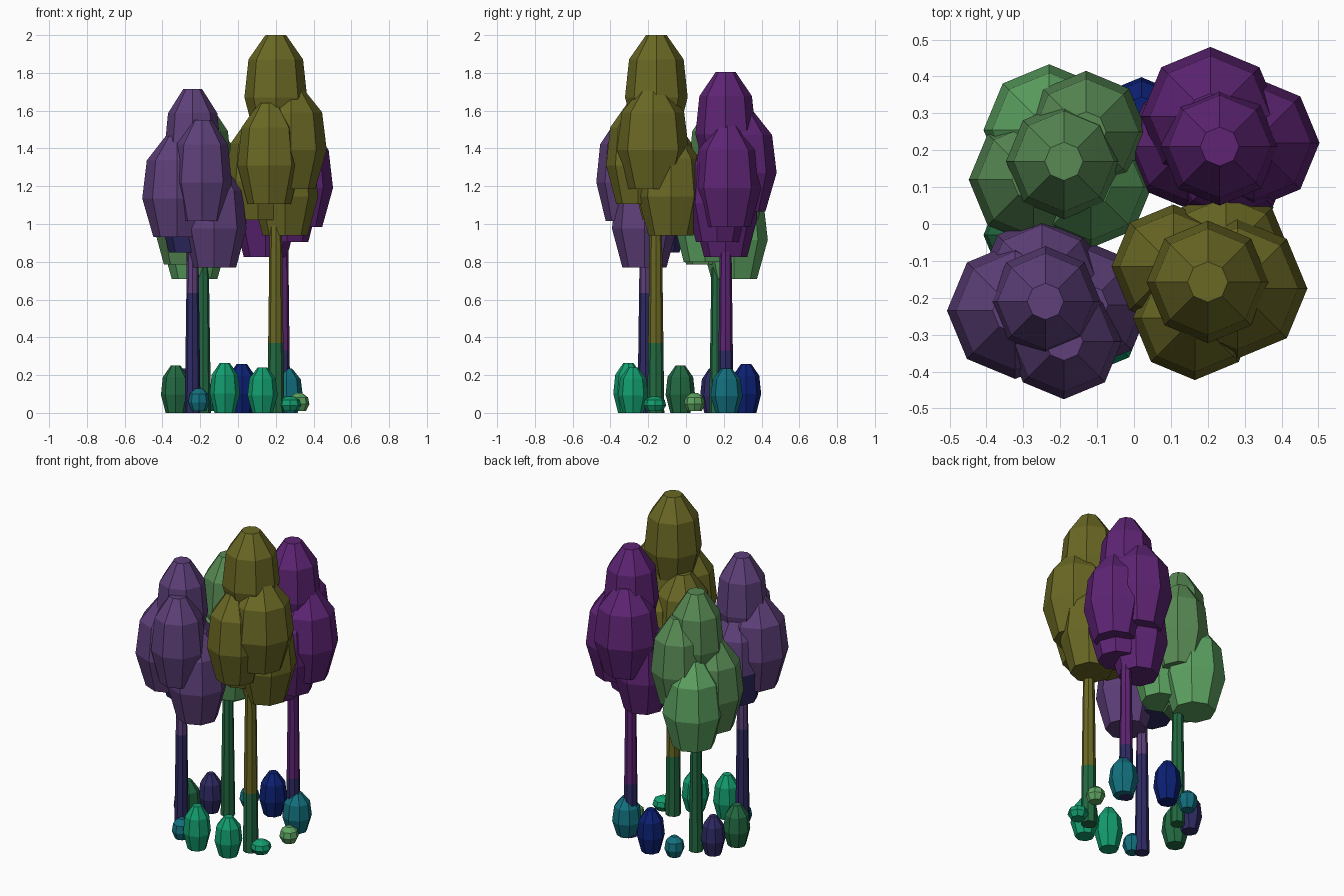
import bpy, bmesh, math

cube = bpy.data.objects.get("Cube")
if cube:
    bpy.data.objects.remove(cube, do_unlink=True)


def srgb(c):
    c /= 255
    return c / 12.92 if c <= 0.04045 else ((c + 0.055) / 1.055) ** 2.4


def material(name, r, g, b):
    mat = bpy.data.materials.new(name)
    mat.use_nodes = True
    color = (srgb(r), srgb(g), srgb(b), 1)
    mat.diffuse_color = color
    mat.node_tree.nodes["Principled BSDF"].inputs["Base Color"].default_value = color
    return mat


olive = material("olive", 106, 104, 36)
purple = material("dusty_purple", 94, 64, 122)
magenta = material("deep_magenta", 94, 36, 116)
leaf = material("leaf_green", 88, 138, 84)
bright = material("bright_green", 92, 162, 96)
forest = material("forest_green", 34, 106, 66)
jade = material("jade", 18, 156, 110)
teal = material("teal", 18, 112, 126)
blue = material("deep_blue", 12, 32, 116)
indigo = material("indigo", 46, 42, 100)

SIDES = 8
# Rounded, top-heavy-tapered clump: (height fraction, radius fraction)
CLUMP = [(0, 0.68), (0.385, 1), (0.76, 0.87), (1, 0.33)]


def lathe(name, x, y, rings, mat, low_mat=None, split=0):
    """Eight-sided solid from (z, radius) rings; faces below split use low_mat."""
    bm = bmesh.new()
    loops = []
    for z, r in rings:
        loops.append([bm.verts.new((r * math.cos(math.tau * i / SIDES),
                                    r * math.sin(math.tau * i / SIDES), z))
                      for i in range(SIDES)])
    for a, b in zip(loops, loops[1:]):
        for i in range(SIDES):
            j = (i + 1) % SIDES
            bm.faces.new((a[i], a[j], b[j], b[i]))
    bm.faces.new(loops[0][::-1])
    bm.faces.new(loops[-1])
    for f in bm.faces:
        if low_mat and f.calc_center_median().z < split:
            f.material_index = 1
    mesh = bpy.data.meshes.new(name)
    bm.to_mesh(mesh)
    bm.free()
    mesh.materials.append(mat)
    if low_mat:
        mesh.materials.append(low_mat)
    obj = bpy.data.objects.new(name, mesh)
    obj.location = (x, y, 0)
    bpy.context.collection.objects.link(obj)
    return obj


def clump(name, x, y, bottom, top, r, mat, low_mat=None, split=0):
    rings = [(bottom + t * (top - bottom), r * k) for t, k in CLUMP]
    return lathe(name, x, y, rings, mat, low_mat, split)


def trunk(name, x, y, split, top, mat, low_mat, base=0.042):
    tip = 0.026
    mid = base + (tip - base) * split / top
    lathe(name, x, y, [(0, base), (split, mid), (top, tip)], mat, low_mat, split)


def crown(name, mat, lobes):
    for i, (x, y, top, r) in enumerate(lobes, 1):
        clump(f"{name}_{i}", x, y, top - 0.535, top, r, mat)


# Trunks
trunk("olive_trunk", 0.2, -0.16, 0.37, 1.5, olive, forest, 0.045)
trunk("purple_trunk", -0.24, -0.215, 0.635, 1.2, purple, indigo)
trunk("magenta_trunk", 0.235, 0.21, 0.33, 1.3, magenta, indigo)
trunk("green_trunk", -0.185, 0.165, 0.5, 1.1, forest, forest)

# Crowns: overlapping clumps given by x, y, top, radius
crown("olive_foliage", olive, [
    (0.2, -0.157, 2.0, 0.166), (0.28, -0.175, 1.72, 0.19),
    (0.165, -0.255, 1.64, 0.168), (0.107, -0.115, 1.555, 0.168),
    (0.25, -0.08, 1.475, 0.175)])
crown("purple_foliage", purple, [
    (-0.24, -0.21, 1.715, 0.15), (-0.19, -0.318, 1.55, 0.157),
    (-0.322, -0.235, 1.465, 0.185), (-0.127, -0.22, 1.305, 0.172)])
clump("purple_foliage_back", -0.25, -0.15, 0.85, 1.385, 0.17, purple, indigo, 1.0)
crown("magenta_foliage", magenta, [
    (0.232, 0.21, 1.805, 0.16), (0.325, 0.22, 1.52, 0.178),
    (0.207, 0.292, 1.6, 0.188), (0.145, 0.21, 1.36, 0.168),
    (0.26, 0.165, 1.44, 0.165)])
crown("green_foliage", leaf, [
    (-0.19, 0.17, 1.62, 0.157), (-0.273, 0.12, 1.32, 0.175),
    (-0.13, 0.25, 1.48, 0.165)])
crown("green_foliage_low", bright, [
    (-0.23, 0.255, 1.245, 0.178), (-0.117, 0.1, 1.335, 0.165)])

# Ground bushes: x, y, height, radius, colour
bushes = [
    (-0.33, -0.03, 0.25, 0.078, forest), (-0.07, -0.305, 0.265, 0.08, jade),
    (0.13, -0.28, 0.24, 0.08, jade), (0.02, 0.318, 0.26, 0.08, blue),
    (0.258, 0.215, 0.235, 0.085, teal), (-0.29, 0.145, 0.235, 0.07, indigo)]
for i, (x, y, h, r, mat) in enumerate(bushes, 1):
    clump(f"tall_bush_{i}", x, y, 0, h, r, mat)

shrubs = [
    (-0.207, -0.262, 0.13, 0.056, teal), (-0.137, 0.31, 0.13, 0.058, teal),
    (0.322, 0.045, 0.105, 0.056, bright), (0.275, -0.165, 0.088, 0.06, jade)]
for i, (x, y, h, r, mat) in enumerate(shrubs, 1):
    clump(f"small_shrub_{i}", x, y, 0.01, h, r, mat)
